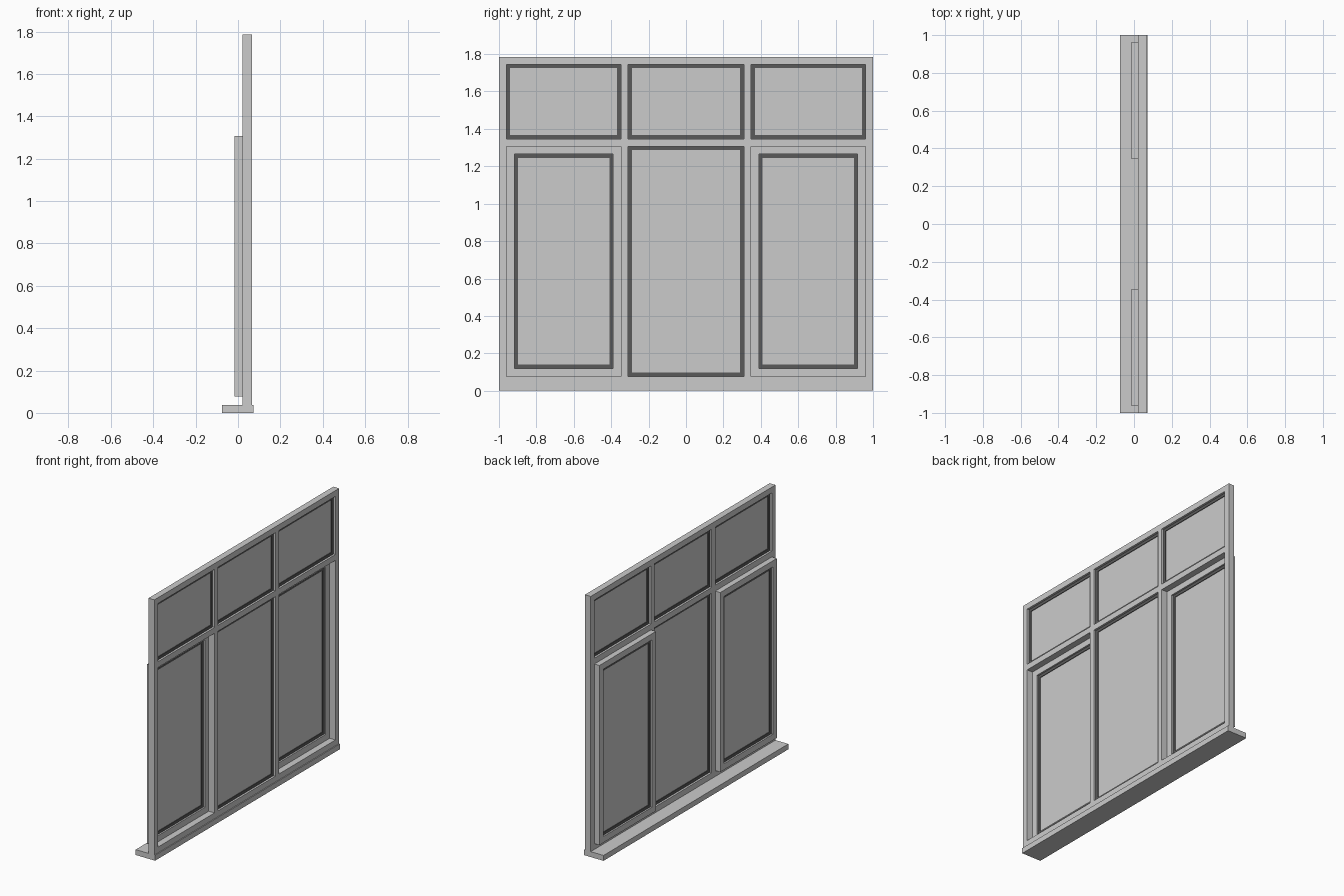
import bpy, bmesh

if "Cube" in bpy.data.objects:
    bpy.data.objects.remove(bpy.data.objects["Cube"])

BAR = 0.04                    # visible width of every frame member
FRAME_X = (0.022, 0.066)      # depth range of the fixed frame
SASH_X = (-0.016, 0.022)      # depth range of the opening sashes

rubber = bpy.data.materials.new("dark_rubber")
rubber.diffuse_color = (0.1, 0.1, 0.1, 1)
rubber.use_nodes = True
rubber.node_tree.nodes["Principled BSDF"].inputs["Base Color"].default_value = rubber.diffuse_color


def lattice(name, xs, ys, zs, mat=None):
    """Flat slab in the YZ plane with an opening in every odd/odd cell."""
    bm = bmesh.new()
    grid = [[bm.verts.new((xs[0], y, z)) for z in zs] for y in ys]
    for i in range(len(ys) - 1):
        for j in range(len(zs) - 1):
            if not (i % 2 and j % 2):
                bm.faces.new((grid[i][j], grid[i + 1][j],
                              grid[i + 1][j + 1], grid[i][j + 1]))
    ext = bmesh.ops.extrude_face_region(bm, geom=bm.faces[:], use_keep_orig=True)
    moved = [v for v in ext["geom"] if isinstance(v, bmesh.types.BMVert)]
    bmesh.ops.translate(bm, verts=moved, vec=(xs[1] - xs[0], 0, 0))
    bmesh.ops.recalc_face_normals(bm, faces=bm.faces[:])
    mesh = bpy.data.meshes.new(name)
    bm.to_mesh(mesh)
    bm.free()
    obj = bpy.data.objects.new(name, mesh)
    bpy.context.collection.objects.link(obj)
    if mat:
        mesh.materials.append(mat)
    return obj


def box(name, xs, ys, zs):
    return lattice(name, xs, ys, zs)


def ring(name, xs, y, z, w, mat=None):
    return lattice(name, xs, (y[0], y[0] + w, y[1] - w, y[1]),
                   (z[0], z[0] + w, z[1] - w, z[1]), mat)


def glazing(name, xs, y, z):
    """Thin pane with a dark gasket, centred in the depth of its frame."""
    mid = sum(xs) / 2
    ring(name + "_gasket", (mid - 0.008, mid + 0.008), y, z, 0.02, rubber)
    g = 0.015
    box(name + "_glass", (mid - 0.004, mid + 0.004),
        (y[0] + g, y[1] - g), (z[0] + g, z[1] - g))


# Sill
box("window_sill", (-0.075, 0.072), (-1, 1), (0, 0.037))

# Fixed frame with two mullions and a transom
ys = (-1, -0.96, -0.348, -0.31, 0.31, 0.348, 0.96, 1)
zs = (0.037, 0.077, 1.307, 1.347, 1.745, 1.785)
lattice("fixed_frame", FRAME_X, ys, zs)

# Glazing: three top lights, a fixed centre light and two side sashes
low, top = zs[1:3], zs[3:5]
for side, k in (("left", 1), ("centre", 3), ("right", 5)):
    y = ys[k:k + 2]
    glazing(side + "_top_light", FRAME_X, y, top)
    if side == "centre":
        glazing("centre_light", FRAME_X, y, low)
    else:
        ring(side + "_sash", SASH_X, y, low, BAR + 0.002)
        inset = BAR + 0.002
        glazing(side + "_sash", SASH_X, (y[0] + inset, y[1] - inset),
                (low[0] + inset, low[1] - inset))
